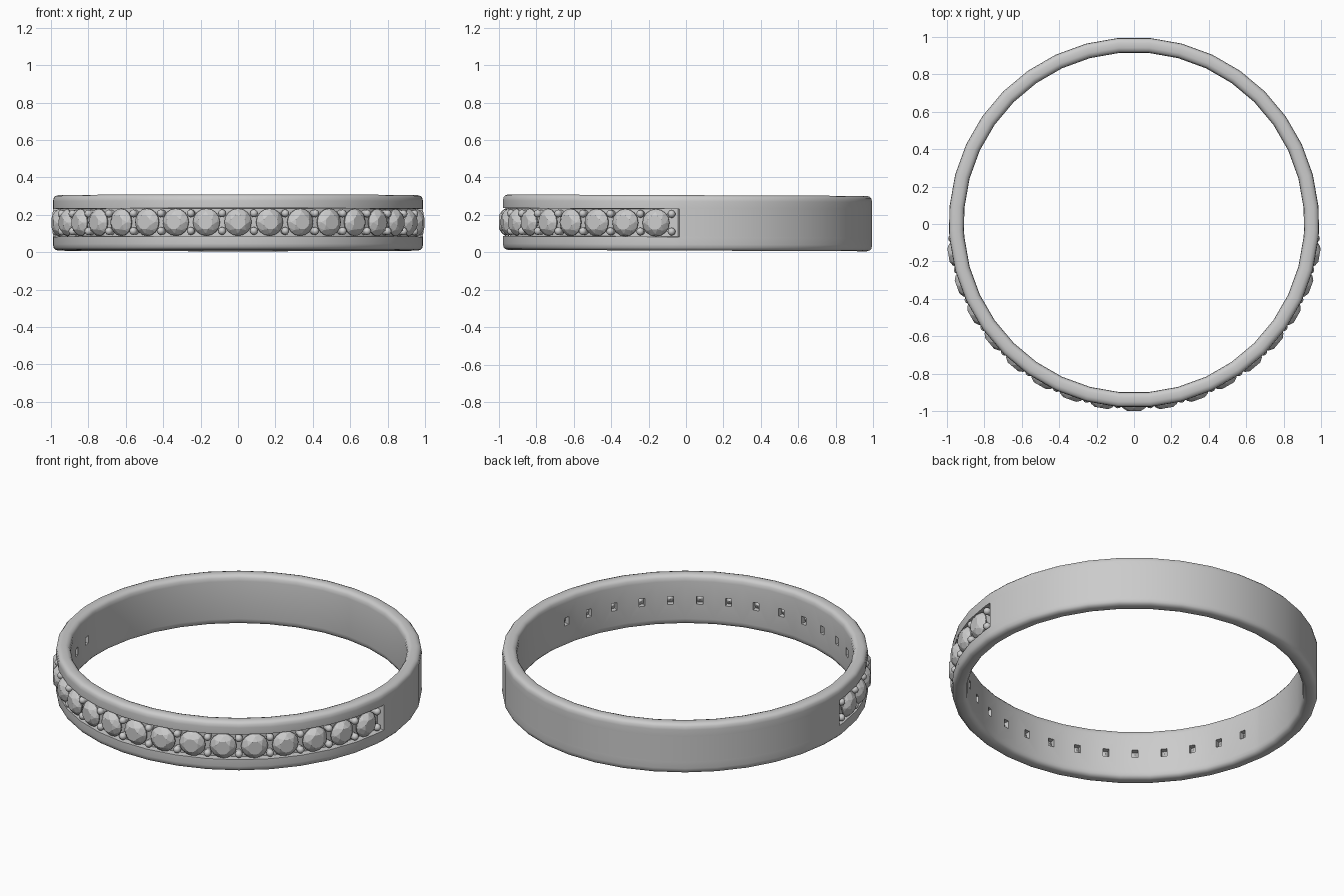
import bpy, bmesh
from math import sin, cos, pi, radians
from mathutils import Matrix, Vector

if "Cube" in bpy.data.objects:
    bpy.data.objects.remove(bpy.data.objects["Cube"])

YC, ZC = 0.008, 0.157        # ring centre
STONES = range(-80, 81, 10)  # stone angles, 0 = front
GAPS = range(-85, 86, 10)    # bead angles


def point(r, deg, z):
    a = radians(deg)
    y = -r * cos(a)
    return Vector((r * sin(a), YC + y, ZC + z - 0.004 * y))


def frame(r, deg, z=0.0):
    """Local x = along the band, y = up, z = outward."""
    a = radians(deg)
    u, v, n = (cos(a), sin(a), 0), (0, 0, 1), (sin(a), -cos(a), 0)
    m = Matrix((u, v, n)).transposed().to_4x4()
    return Matrix.Translation(point(r, deg, z)) @ m


def finish(bm, name):
    bmesh.ops.recalc_face_normals(bm, faces=bm.faces)
    me = bpy.data.meshes.new(name)
    bm.to_mesh(me)
    bm.free()
    ob = bpy.data.objects.new(name, me)
    bpy.context.collection.objects.link(ob)
    return ob


def smooth(ob, deg):
    bpy.ops.object.select_all(action='DESELECT')
    ob.select_set(True)
    bpy.context.view_layer.objects.active = ob
    bpy.ops.object.shade_smooth_by_angle(angle=radians(deg))


# Band: rounded section swept round, with a sunken channel over the front half
def section(deep):
    half = [(0.989, 0.075), (0.990, 0.115), (0.987, 0.133), (0.978, 0.143),
            (0.963, 0.148), (0.937, 0.148), (0.922, 0.143), (0.913, 0.131),
            (0.910, 0.112)]
    floor = 0.952 if deep else 0.989
    up = [(floor, 0.073)] + half
    return up + [(r, -z) for r, z in reversed(up)]


columns = [(a, True) for a in GAPS] + [(87, True), (87.5, False)]
columns += [(a, False) for a in range(95, 266, 10)] + [(272.5, False), (273, True)]
bm = bmesh.new()
rings = [[bm.verts.new(point(r, a, z)) for r, z in section(d)] for a, d in columns]
for i, ring in enumerate(rings):
    nxt = rings[(i + 1) % len(rings)]
    for j in range(len(ring)):
        k = (j + 1) % len(ring)
        bm.faces.new((ring[j], ring[k], nxt[k], nxt[j]))
band = finish(bm, "band")

# Small windows through the band behind each stone
bm = bmesh.new()
for a in STONES:
    bmesh.ops.create_cube(bm, size=1, matrix=frame(0.92, a) @ Matrix.Diagonal((0.034, 0.046, 0.12, 1)))
cutter = finish(bm, "window_cutter")
cutter.hide_render = True
mod = band.modifiers.new("windows", 'BOOLEAN')
mod.operation, mod.solver, mod.object = 'DIFFERENCE', 'EXACT', cutter
bpy.context.view_layer.objects.active = band
bpy.ops.object.modifier_apply(modifier=mod.name)
bpy.data.objects.remove(cutter)
smooth(band, 40)

# Round brilliant stones: hull of table, crown, girdle and culet points
def circle(n, r, h, turn=0.0):
    return [Vector((r * cos(2 * pi * (i + turn) / n), r * sin(2 * pi * (i + turn) / n), h))
            for i in range(n)]


cut = (circle(8, 0.040, 0.036, 0.5) + circle(8, 0.059, 0.022) + circle(16, 0.073, 0.003)
       + circle(16, 0.073, -0.003) + [Vector((0, 0, -0.050))])
for n, a in enumerate(STONES):
    bm = bmesh.new()
    m = frame(0.971, a)
    vs = [bm.verts.new(m @ p) for p in cut]
    bmesh.ops.convex_hull(bm, input=vs)
    finish(bm, f"stone_{n + 1}")

# Bead prongs: a pair of round-topped pins in every gap
bm = bmesh.new()
for a in GAPS:
    for z in (-0.047, 0.047):
        bmesh.ops.create_uvsphere(bm, u_segments=12, v_segments=8, radius=0.021,
                                  matrix=frame(0.976, a, z))
        bmesh.ops.create_cone(bm, cap_ends=True, segments=12, radius1=0.019, radius2=0.019,
                              depth=0.035, matrix=frame(0.960, a, z))
smooth(finish(bm, "bead_prongs"), 50)
